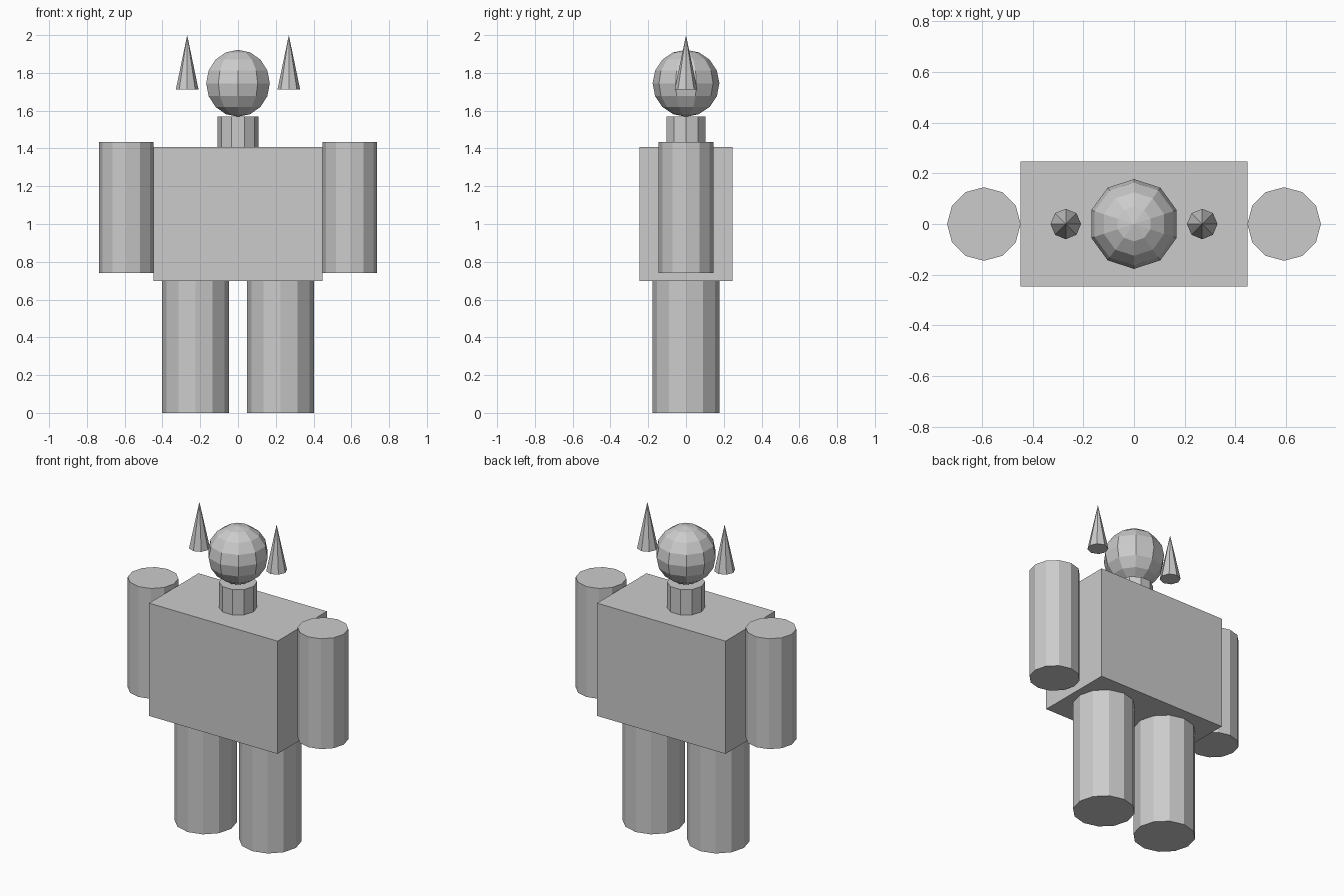
import bpy
from math import pi

if "Cube" in bpy.data.objects:
    bpy.data.objects.remove(bpy.data.objects["Cube"])


def column(name, x, z0, z1, radius, sides, tip=None):
    """Upright prism or cone between two heights, with a corner on the x axis."""
    place = dict(vertices=sides, depth=z1 - z0,
                 location=(x, 0, (z0 + z1) / 2), rotation=(0, 0, pi / 2))
    if tip is None:
        bpy.ops.mesh.primitive_cylinder_add(radius=radius, **place)
    else:
        bpy.ops.mesh.primitive_cone_add(radius1=radius, radius2=tip, **place)
    bpy.context.object.name = name


# Torso block
bpy.ops.mesh.primitive_cube_add(size=1, location=(0, 0, 1.053))
torso = bpy.context.object
torso.name = "torso"
torso.scale = (0.895, 0.492, 0.71)

# Neck and head
column("neck", 0, 1.408, 1.568, 0.109, 10)
bpy.ops.mesh.primitive_uv_sphere_add(segments=10, ring_count=8, radius=0.177,
                                     location=(0, 0, 1.745))
bpy.context.object.name = "head"

# Paired limbs and horns
for side, sx in (("left", 1), ("right", -1)):
    column(side + "_leg", sx * 0.225, 0, 0.698, 0.178, 12)
    column(side + "_arm", sx * 0.592, 0.74, 1.435, 0.145, 12)
    column(side + "_horn", sx * 0.269, 1.712, 2.0, 0.06, 8, tip=0)
